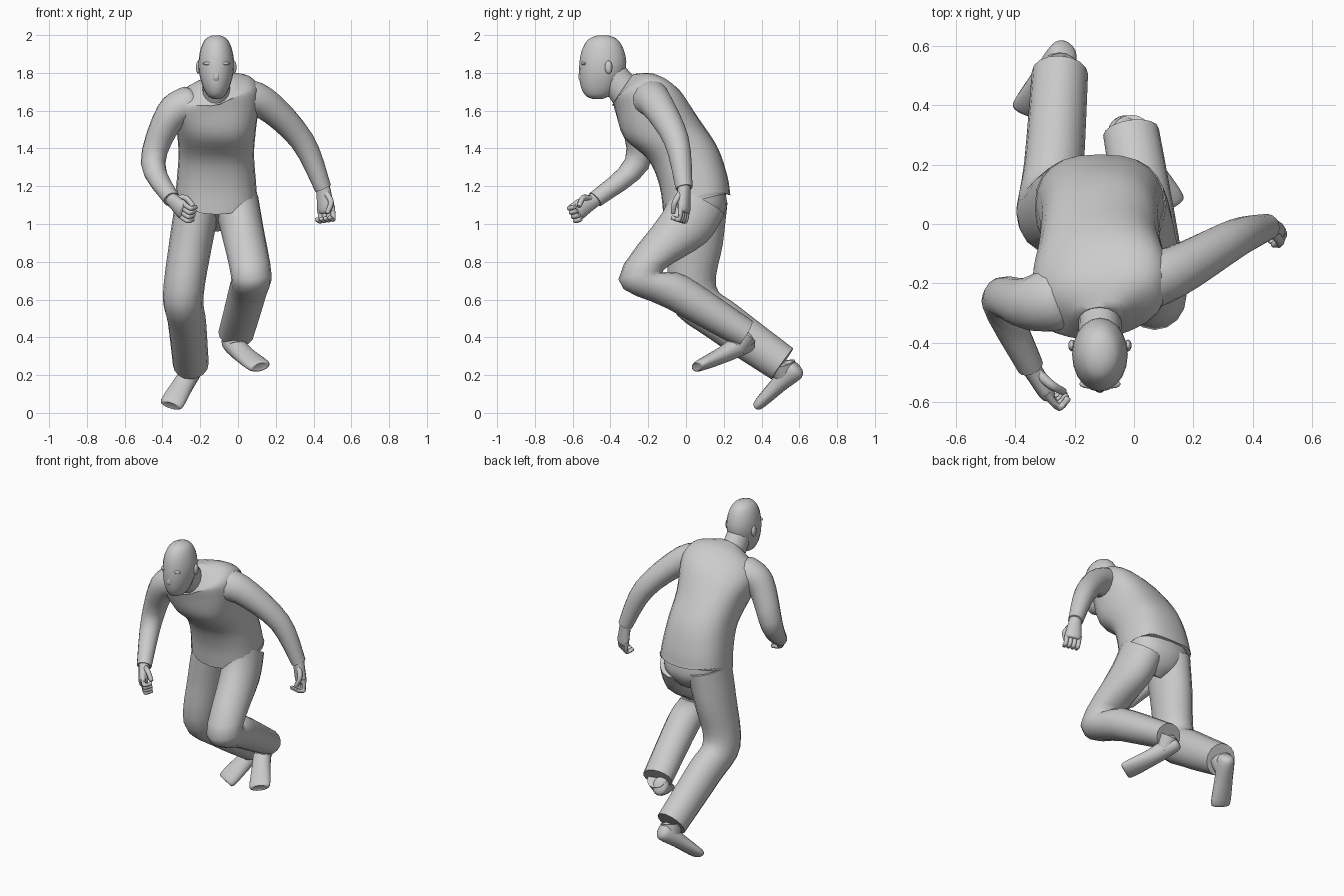
import bpy, bmesh, math
from mathutils import Vector

if "Cube" in bpy.data.objects:
    bpy.data.objects.remove(bpy.data.objects["Cube"])

grey = bpy.data.materials.new("plain grey")
grey.use_nodes = True
grey.diffuse_color = (.6, .6, .6, 1)
grey.node_tree.nodes["Principled BSDF"].inputs["Base Color"].default_value = grey.diffuse_color

parts = []
middle = -.115  # sideways position of the head and trunk


def add_part(name, bm):
    """Store a finished mesh as a named object."""
    bmesh.ops.recalc_face_normals(bm, faces=bm.faces)
    mesh = bpy.data.meshes.new(name)
    bm.to_mesh(mesh)
    bm.free()
    mesh.materials.append(grey)
    part = bpy.data.objects.new(name, mesh)
    bpy.context.collection.objects.link(part)
    parts.append(part)
    return part


def smooth_between(before, start, end, after, t):
    """Catmull-Rom interpolation of one vector."""
    bend = 2 * before - 5 * start + 4 * end - after
    twist = 3 * start - before - 3 * end + after
    return start + (t * (end - before) + t ** 2 * bend + t ** 3 * twist) / 2


def rounded_square(value, power):
    return math.copysign(abs(value) ** power, value)


def loft(name, keys, sides=16, steps=4, power=1):
    """Skin ellipses given as (centre, side axis, depth axis); a low power squares them."""
    padded = [keys[0], *keys, keys[-1]]
    ellipses = [[smooth_between(*four, step / steps) for four in zip(*padded[i:i + 4])]
                for i in range(len(keys) - 1) for step in range(steps)]
    ellipses.append(keys[-1])
    outline = [(rounded_square(math.cos(math.tau * k / sides), power),
                rounded_square(math.sin(math.tau * k / sides), power)) for k in range(sides)]
    bm = bmesh.new()
    rings = [[bm.verts.new(centre + across * a + deep * d) for a, d in outline]
             for centre, across, deep in ellipses]
    for lower, upper in zip(rings, rings[1:]):
        for k in range(sides):
            bm.faces.new((lower[k - 1], lower[k], upper[k], upper[k - 1]))
    bm.faces.new(rings[0])
    bm.faces.new(rings[-1])
    return add_part(name, bm)


def limb(name, joints, width, depth, side_axis=(1, 0, 0), sides=16, dome_start=False, dome_end=False):
    """Tube through joints, its radii tapering evenly from start to end."""
    points = [Vector(joint) for joint in joints]
    last = len(points) - 1
    keys = []
    for i, point in enumerate(points):
        arriving = (point - points[max(i - 1, 0)]).normalized()
        leaving = (points[min(i + 1, last)] - point).normalized()
        along = (arriving + leaving).normalized()
        across = Vector(side_axis)
        across = (across - along * across.dot(along)).normalized()
        deep = along.cross(across)
        taper = i / last
        keys.append((point,
                     across * (width[0] + (width[1] - width[0]) * taper),
                     deep * (depth[0] + (depth[1] - depth[0]) * taper)))
    if dome_start:
        outward = (points[0] - points[1]).normalized()
        keys.insert(0, (points[0] + outward * depth[0] / 2, keys[0][1] / 2, keys[0][2] / 2))
    if dome_end:
        outward = (points[-1] - points[-2]).normalized()
        keys.append((points[-1] + outward * depth[1] / 2, keys[-1][1] / 2, keys[-1][2] / 2))
    return loft(name, keys, sides)


def trunk_ring(half_width, front, back, roll=0):
    """Ring of the body from its front and back (y, z) points."""
    front, back = Vector((middle, *front)), Vector((middle, *back))
    return (front + back) / 2, Vector((half_width, roll / 2, roll)), (front - back) / 2


def blob(name, centre, size):
    """Small rounded feature."""
    bm = bmesh.new()
    bmesh.ops.create_uvsphere(bm, u_segments=12, v_segments=8, radius=1)
    bmesh.ops.scale(bm, vec=size, verts=bm.verts)
    bmesh.ops.translate(bm, vec=centre, verts=bm.verts)
    return add_part(name, bm)


# Shirt from hem to collar, the left shoulder held higher
hem_sides = 24
shirt = loft("shirt", [
    trunk_ring(.22, (-.12, 1.05), (.235, 1.15)),
    trunk_ring(.21, (-.14, 1.2), (.22, 1.25)),
    trunk_ring(.2, (-.2, 1.34), (.17, 1.4)),
    trunk_ring(.21, (-.33, 1.46), (.08, 1.54)),
    trunk_ring(.23, (-.37, 1.6), (-.04, 1.7), .04),
    trunk_ring(.19, (-.38, 1.64), (-.17, 1.78), .04),
    trunk_ring(.09, (-.39, 1.63), (-.28, 1.79), .02)], hem_sides, power=.8)
# Raise the hem towards the hips
for vertex in shirt.data.vertices[:hem_sides]:
    vertex.co.z += abs(vertex.co.x - middle) ** 2

# Seat of the trousers
loft("trouser_seat", [
    trunk_ring(.2, (-.09, 1.13), (.21, 1.17)),
    trunk_ring(.18, (-.06, 1.08), (.215, 1.08)),
    trunk_ring(.1, (0, 1.03), (.17, 1)),
    trunk_ring(.03, (.04, 1), (.1, .96))], power=.8)

# Neck and head: a rounded skull whose lower half narrows and juts forward
limb("neck", [(middle, -.29, 1.66), (middle, -.4, 1.8)], (.075, .07), (.09, .08))
skull = Vector((middle, -.44, 1.83))
head_rings = []
for step in range(10):
    angle = .1 + (math.pi - .2) * step / 9
    swell = math.sin(angle) ** .7
    jaw = max(0, math.cos(angle))
    head_rings.append((skull + Vector((0, -.03 * jaw, -.17 * math.cos(angle))),
                       Vector((.095 * swell * (1 - jaw / 5), 0, 0)),
                       Vector((0, .125 * swell * (1 - jaw / 8), 0))))
loft("head", head_rings, 20, 2)

# Facial features and ears
blob("nose", skull + Vector((0, -.11, -.05)), (.02, .02, .03))
blob("mouth", skull + Vector((0, -.1, -.1)), (.03, .015, .01))
for side, label in ((1, "left"), (-1, "right")):
    blob(label + "_brow", skull + Vector((side * .04, -.1, .02)), (.03, .015, .01))
    blob(label + "_ear", skull + Vector((side * .095, .03, 0)), (.012, .02, .035))


def arm(label, side, joints, forward, palm):
    """Sleeve and half-closed hand, the thumb on the leading edge."""
    limb(label + "_sleeve", joints, (.105, .045), (.11, .045), dome_start=True)
    wrist = Vector(joints[-1])
    forward = Vector(forward).normalized()
    palm = Vector(palm)
    palm = (palm - forward * palm.dot(forward)).normalized()
    thumb_side = -side * forward.cross(palm)

    def at(reach, across, inward):
        return wrist + forward * reach + thumb_side * across + palm * inward

    limb(label + "_palm", [at(-.03, 0, 0), at(.04, 0, 0), at(.12, 0, 0)],
         (.036, .05), (.035, .028), thumb_side, 12, dome_end=True)
    for finger in range(4):
        across = .025 * (finger - 1.5)
        limb(f"{label}_finger_{finger + 1}",
             [at(.1, across, 0), at(.17, across, .01), at(.16, across, .05)],
             (.015, .012), (.016, .012), thumb_side, 8, dome_end=True)
    limb(label + "_thumb", [at(.03, .02, .01), at(.08, .05, .03), at(.13, .03, .05)],
         (.018, .013), (.018, .013), palm, 8, dome_end=True)


arm("left", 1, [(0, -.2, 1.66), (.14, -.16, 1.64), (.34, -.05, 1.44), (.45, -.01, 1.19)],
    (.15, 0, -1), (-.5, -1, 0))
arm("right", -1, [(-.25, -.25, 1.63), (-.36, -.27, 1.57), (-.45, -.26, 1.32), (-.35, -.48, 1.13)],
    (.5, -.8, -.5), (1, .5, 0))


def leg(label, joints, depth, heel, instep, toe):
    """Trouser leg, ankle and shoe."""
    limb(label + "_trouser_leg", joints, (.12, .095), depth)
    heel, instep = Vector(heel), Vector(instep)
    limb(label + "_ankle", [joints[-1], (heel + instep) / 2], (.065, .05), (.07, .06))
    limb(label + "_shoe", [heel, instep, toe], (.05, .064), (.06, .03), dome_start=True, dome_end=True)


leg("left", [(-.01, .06, 1.12), (.02, -.01, .98), (.07, -.24, .73), (.05, -.05, .64), (-.01, .31, .42)],
    (.16, .08), (-.04, .32, .38), (.03, .2, .31), (.11, .07, .25))
leg("right", [(-.21, .06, 1.12), (-.25, .05, .9), (-.29, .04, .62), (-.27, .2, .48), (-.25, .51, .26)],
    (.16, .1), (-.24, .57, .23), (-.29, .49, .15), (-.35, .39, .05))

# Smooth shading with crisp cuffs
bpy.ops.object.select_all(action="DESELECT")
for part in parts:
    part.select_set(True)
bpy.context.view_layer.objects.active = parts[0]
bpy.ops.object.shade_smooth_by_angle(angle=math.radians(50))
